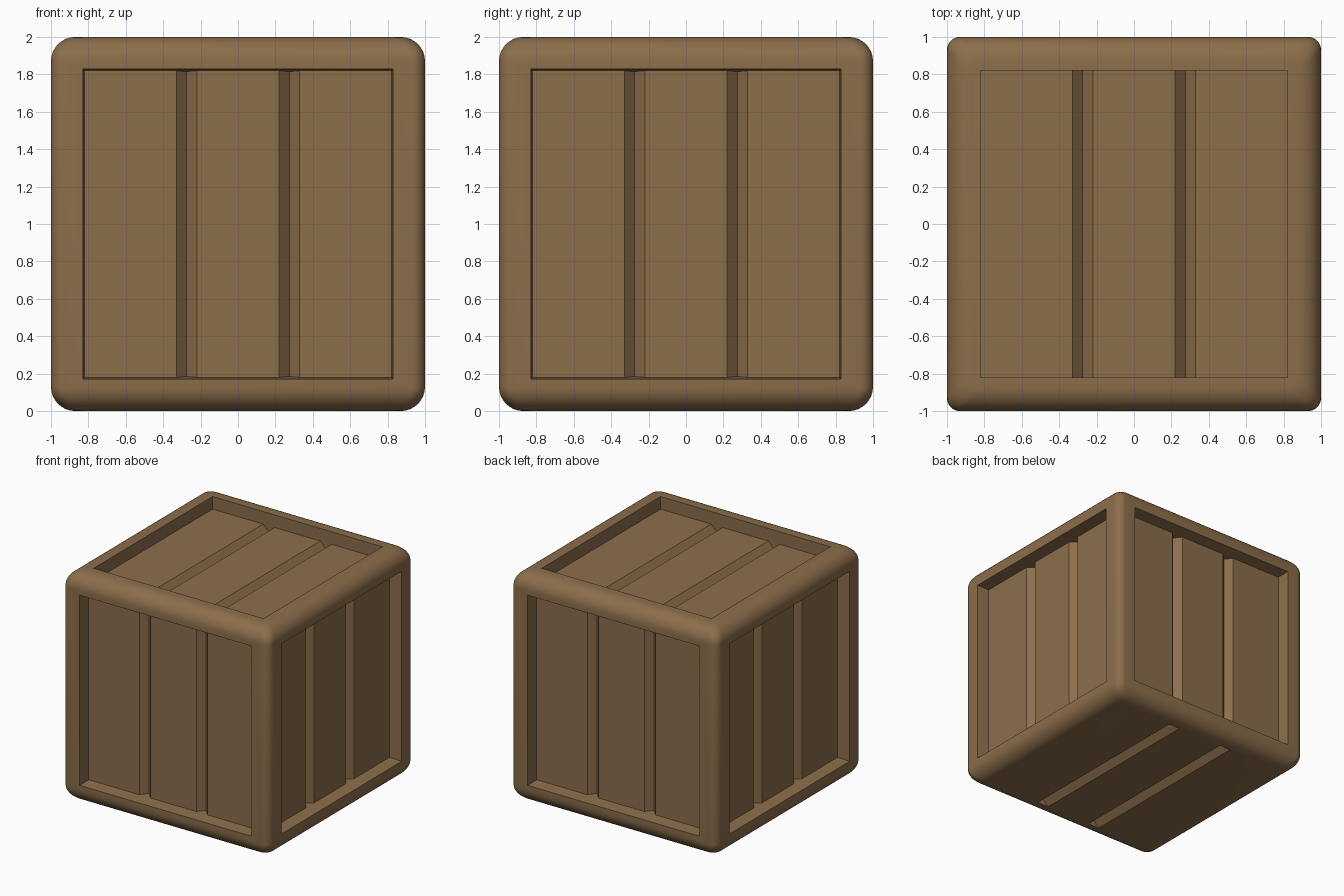
import bpy, bmesh, math
from mathutils import Vector

if "Cube" in bpy.data.objects:
    bpy.data.objects.remove(bpy.data.objects["Cube"])

wood = bpy.data.materials.new("brown_wood")
wood.diffuse_color = (0.262, 0.156, 0.0704, 1)
wood.use_nodes = True
wood.node_tree.nodes["Principled BSDF"].inputs["Base Color"].default_value = wood.diffuse_color


def make_object(name, bm):
    bmesh.ops.recalc_face_normals(bm, faces=bm.faces)
    mesh = bpy.data.meshes.new(name)
    bm.to_mesh(mesh)
    bm.free()
    mesh.materials.append(wood)
    ob = bpy.data.objects.new(name, mesh)
    bpy.context.collection.objects.link(ob)
    return ob


# Rounded crate body: stacked rounded squares, softer on horizontal edges
R, RV, N = 0.13, 0.07, 8


def ring(bm, half, z):
    verts = []
    for q in range(4):
        a0 = q * math.pi / 2
        sx, sy = [(1, 1), (-1, 1), (-1, -1), (1, -1)][q]
        for i in range(N + 1):
            a = a0 + i / N * math.pi / 2
            verts.append(bm.verts.new((sx * (half - RV) + RV * math.cos(a),
                                       sy * (half - RV) + RV * math.sin(a), z)))
    return verts


levels = []
for i in range(N + 1):
    a = i / N * math.pi / 2
    levels.append((1 - R + R * math.sin(a), R - R * math.cos(a)))
levels += [(h, 2 - z) for h, z in reversed(levels)]

bm = bmesh.new()
rings = [ring(bm, h, z) for h, z in levels]
for lo, hi in zip(rings, rings[1:]):
    for i in range(len(lo)):
        j = (i + 1) % len(lo)
        bm.faces.new((lo[i], lo[j], hi[j], hi[i]))
bm.faces.new(rings[0])
bm.faces.new(rings[-1])
crate = make_object("wooden_crate", bm)

# Cutters: recessed plank panels and V-shaped plank gaps
DEPTH, OPEN, GAP, V = 0.11, 0.82, 0.275, 0.055


def cutter(name, profile, length, taper, normal, u, w):
    """Extrude a (u, depth) profile along w on the crate side facing normal."""
    normal, u, w = Vector(normal), Vector(u), Vector(w)
    origin = Vector((0, 0, 1)) + normal
    bm = bmesh.new()
    ends = []
    for s in (-1, 1):
        ends.append([bm.verts.new(origin + u * a + normal * d
                                  + w * s * (length + taper * (d + DEPTH) / DEPTH))
                     for a, d in profile])
    n = len(profile)
    for i in range(n):
        j = (i + 1) % n
        bm.faces.new((ends[0][i], ends[0][j], ends[1][j], ends[1][i]))
    bm.faces.new(ends[0])
    bm.faces.new(ends[1])
    ob = make_object(name, bm)
    ob.hide_render = True
    return ob


def panel_profile(taper):
    top = 0.05
    edge = OPEN + taper * (top + DEPTH) / DEPTH
    pts = [(-edge, top), (-OPEN, -DEPTH)]
    for c in (-GAP, GAP):
        pts += [(c - V, -DEPTH), (c, -DEPTH - V), (c + V, -DEPTH)]
    return pts + [(OPEN, -DEPTH), (edge, top)]


cutters = []
for k, side in enumerate(("front", "right", "back", "left")):
    a = k * math.pi / 2
    c, s = round(math.cos(a)), round(math.sin(a))
    cutters.append(cutter(side + "_panel_cutter", panel_profile(0.01), OPEN, 0.01,
                          (s, -c, 0), (c, s, 0), (0, 0, 1)))
cutters.append(cutter("top_panel_cutter", panel_profile(0), OPEN, 0,
                      (0, 0, 1), (1, 0, 0), (0, 1, 0)))
# The underside is flush, with only the two gaps
for c in (-GAP, GAP):
    prof = [(c - V, 0.03), (c - V, 0), (c, -V), (c + V, 0), (c + V, 0.03)]
    cutters.append(cutter("bottom_gap_cutter", prof, 0.85, 0,
                          (0, 0, -1), (1, 0, 0), (0, 1, 0)))

bpy.context.view_layer.objects.active = crate
crate.select_set(True)
for ob in cutters:
    m = crate.modifiers.new("cut", "BOOLEAN")
    m.operation = "DIFFERENCE"
    m.solver = "EXACT"
    m.object = ob
    bpy.ops.object.modifier_apply(modifier=m.name)
    bpy.data.objects.remove(ob)

bpy.ops.object.shade_smooth_by_angle(angle=math.radians(30))
